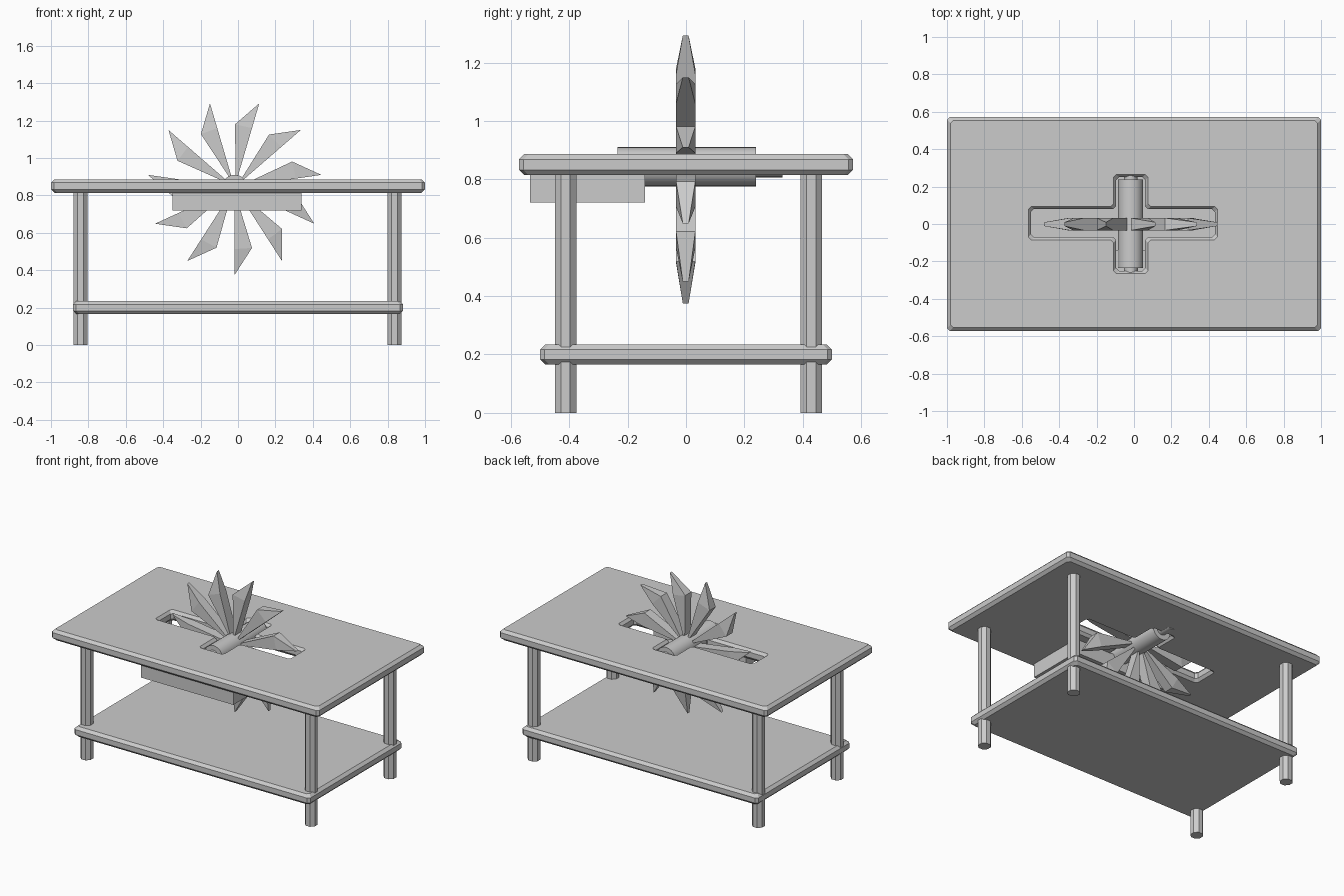
import bpy, bmesh, math
from mathutils import Vector

if "Cube" in bpy.data.objects:
    bpy.data.objects.remove(bpy.data.objects["Cube"])


def finish(bm, name, smooth=False):
    bmesh.ops.recalc_face_normals(bm, faces=bm.faces[:])
    me = bpy.data.meshes.new(name)
    bm.to_mesh(me)
    bm.free()
    ob = bpy.data.objects.new(name, me)
    bpy.context.collection.objects.link(ob)
    if smooth:
        bpy.context.view_layer.objects.active = ob
        ob.select_set(True)
        bpy.ops.object.shade_smooth_by_angle(angle=math.radians(40))
        ob.select_set(False)
    return ob


def chamfer_corners(pts, c):
    """Cut every corner of a closed outline."""
    out = []
    for i, p in enumerate(pts):
        p, a, b = Vector(p), Vector(pts[i - 1]), Vector(pts[(i + 1) % len(pts)])
        out += [p + (a - p).normalized() * c, p + (b - p).normalized() * c]
    return out


def rect(hx, hy, d):
    x, y = hx - d, hy - d
    return chamfer_corners([(-x, -y), (x, -y), (x, y), (-x, y)], 0.015)


def cross(d):
    # d widens the opening
    x0, x1, y0, y1 = -0.55 - d, 0.432 + d, -0.07 - d, 0.08 + d
    u0, u1, v = -0.095 - d, 0.06 + d, 0.25 + d
    return chamfer_corners([(x0, y0), (u0, y0), (u0, -v), (u1, -v), (u1, y0), (x1, y0),
                            (x1, y1), (u1, y1), (u1, v), (u0, v), (u0, y1), (x0, y1)], 0.015)


def plate(name, hx, hy, z0, z1, b, hole=False):
    """Slab with chamfered rims, optionally with the cross opening."""
    bm = bmesh.new()
    caps = {0: [], 3: []}
    levels = [(b, z0), (0, z0 + b), (0, z1 - b), (b, z1)]
    outlines = [lambda d: rect(hx, hy, d)] + ([lambda d: cross(d * 0.8)] if hole else [])
    for outline in outlines:
        rings = [[bm.verts.new((p.x, p.y, z)) for p in outline(d)] for d, z in levels]
        n = len(rings[0])
        for lo, hi in zip(rings, rings[1:]):
            for i in range(n):
                j = (i + 1) % n
                bm.faces.new((lo[i], lo[j], hi[j], hi[i]))
        for k in caps:
            caps[k] += [bm.edges.get((rings[k][i], rings[k][(i + 1) % n])) for i in range(n)]
    for edges in caps.values():
        bmesh.ops.triangle_fill(bm, edges=edges, use_beauty=True, use_dissolve=False)
    return finish(bm, name)


def cylinder(name, r, length, loc, sides, along_y=False, smooth=False):
    bm = bmesh.new()
    bmesh.ops.create_cone(bm, cap_ends=True, segments=sides, radius1=r, radius2=r, depth=length)
    ob = finish(bm, name, smooth)
    ob.location = loc
    ob.rotation_euler = (math.pi / 2, 0, 0) if along_y else (0, 0, math.pi / sides)
    return ob


# table top with cross opening, and lower shelf
plate("table_top", 1.0, 0.572, 0.814, 0.886, 0.018, hole=True)
plate("lower_shelf", 0.882, 0.5, 0.165, 0.235, 0.018)

# octagonal legs
for sx, x in (("left", -0.842), ("right", 0.836)):
    for sy, y in (("front", -0.412), ("back", 0.429)):
        cylinder(f"{sy}_{sx}_leg", 0.0405, 0.83, (x, y, 0.415), 8)

# box hanging under the front of the top
bm = bmesh.new()
bmesh.ops.create_cube(bm, size=1)
bmesh.ops.scale(bm, vec=(0.69, 0.395, 0.097), verts=bm.verts[:])
finish(bm, "under_box").location = (-0.005, -0.3375, 0.7685)

# hub and axle rod
CX, CZ = -0.018, 0.843
cylinder("hub", 0.067, 0.474, (CX, 0.002, CZ), 32, True, True)
cylinder("axle_rod", 0.036, 0.66, (CX, 0, CZ), 24, True, True)

# wheel blades: wedge with a straight edge, a shoulder and a narrow tip
bm = bmesh.new()
COUNT = 11
for k in range(COUNT):
    a = -math.pi / 2 + k * 2 * math.pi / COUNT
    profile = [(0.02, 0.0, 0.033), (0.33, 0.0, 0.033), (0.468, 0.0, 0.01),
               (0.337, math.radians(16), 0.033)]
    sides = []
    for s in (-1, 1):
        vs = [bm.verts.new((CX + r * math.cos(a + t), s * w - 0.001, CZ + r * math.sin(a + t)))
              for r, t, w in profile]
        bm.faces.new((vs[0], vs[1], vs[3]))
        bm.faces.new((vs[1], vs[2], vs[3]))
        sides.append(vs)
    for i in range(4):
        j = (i + 1) % 4
        bm.faces.new((sides[0][i], sides[0][j], sides[1][j], sides[1][i]))
finish(bm, "wheel_blades")
